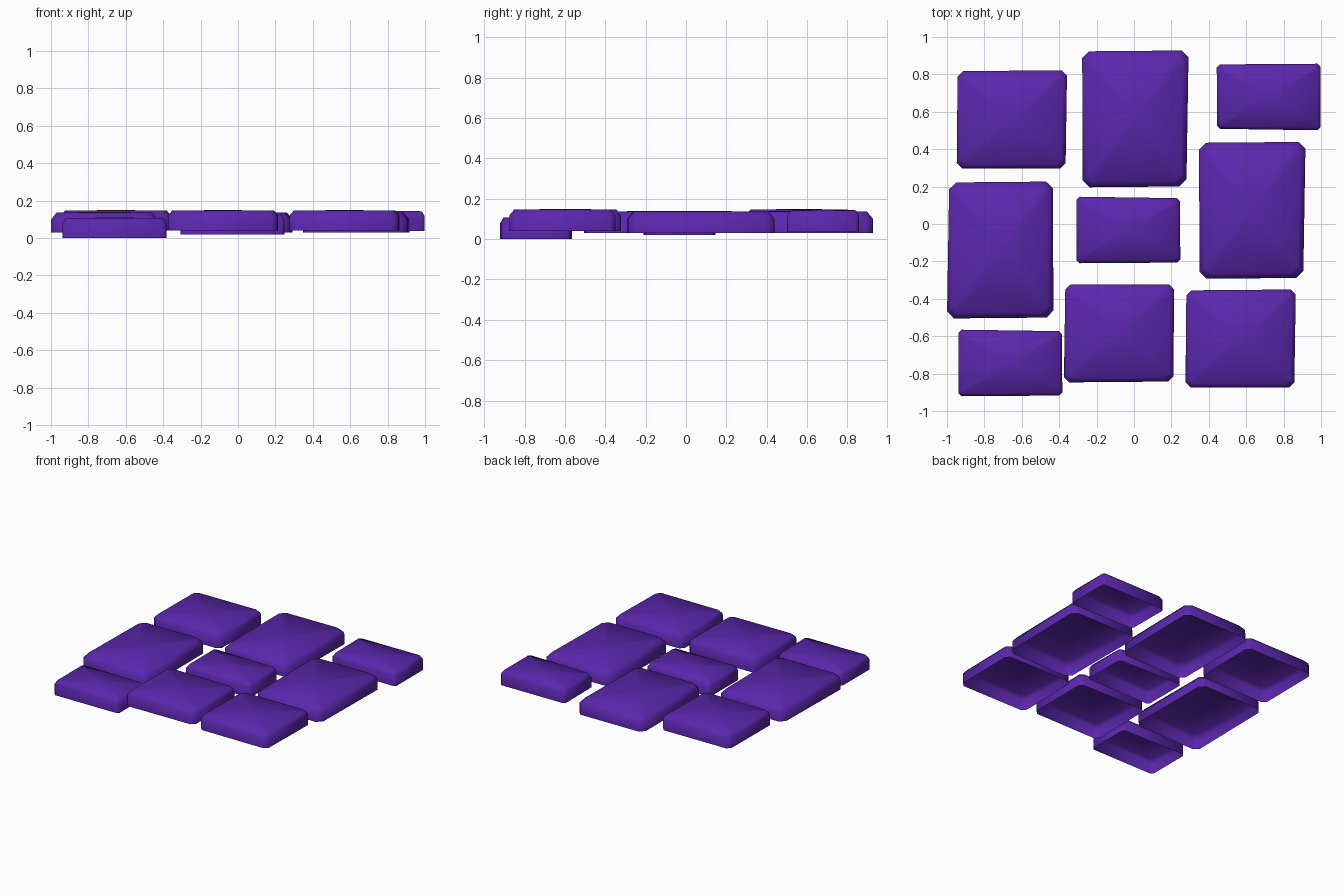
import bpy, bmesh
from mathutils import Vector

if "Cube" in bpy.data.objects:
    bpy.data.objects.remove(bpy.data.objects["Cube"])

mat = bpy.data.materials.new("purple_stone")
mat.diffuse_color = (0.105, 0.02, 0.42, 1)
mat.use_nodes = True
mat.node_tree.nodes["Principled BSDF"].inputs["Base Color"].default_value = mat.diffuse_color

# Three stone shapes: corners (anticlockwise from lower left), corner cut, rim inset, rim drop
SHAPES = {
    "small": ([(-.275, -.17), (.278, -.178), (.278, .178), (-.278, .174)], .016, .016, .03),
    "medium": ([(-.295, -.262), (.287, -.262), (.295, .262), (-.29, .257)], .028, .022, .03),
    "large": ([(-.28, -.367), (.275, -.362), (.287, .365), (-.282, .36)], .037, .03, .04),
}
HEIGHT = 0.11


def cut_outline(corners, cut):
    pts = [Vector(c) for c in corners]
    out = []
    for i, p in enumerate(pts):
        for q in (pts[i - 1], pts[(i + 1) % 4]):
            out.append(p + (q - p).normalized() * cut)
    return out


def stone_mesh(name, corners, cut, inset, drop):
    bm = bmesh.new()
    outline = cut_outline(corners, cut)
    inner = cut_outline([(x - inset * (1 if x > 0 else -1),
                          y - inset * (1 if y > 0 else -1)) for x, y in corners], cut)
    levels = [(outline, 0), (outline, HEIGHT - drop), (inner, HEIGHT - .004)]
    rings = [[bm.verts.new((p.x, p.y, z)) for p in pts] for pts, z in levels]
    # Walls and sloping rim, open underneath
    for a, b in zip(rings, rings[1:]):
        for i in range(8):
            j = (i + 1) % 8
            bm.faces.new((a[i], a[j], b[j], b[i]))
    # Slightly crowned top
    centre = bm.verts.new((0, 0, HEIGHT))
    for i in range(8):
        bm.faces.new((rings[2][i], rings[2][(i + 1) % 8], centre))
    for f in bm.faces:
        f.smooth = True
    bmesh.ops.recalc_face_normals(bm, faces=bm.faces)
    if centre.normal.z < 0:
        bmesh.ops.reverse_faces(bm, faces=bm.faces)
    me = bpy.data.meshes.new(name)
    bm.to_mesh(me)
    bm.free()
    me.materials.append(mat)
    return me


meshes = {k: stone_mesh(k + "_stone", *v) for k, v in SHAPES.items()}

# Stone layout: shape, x, y, base height, half turn
LAYOUT = [
    ("medium", -.653, .56, .04, False),
    ("large", .005, .563, .03, False),
    ("small", .72, .679, .037, False),
    ("large", -.713, -.14, .03, True),
    ("small", -.03, -.032, .02, True),
    ("large", .63, .074, .03, False),
    ("small", -.661, -.743, 0, True),
    ("medium", -.08, -.585, .04, True),
    ("medium", .57, -.612, .04, False),
]
for n, (kind, x, y, z, turned) in enumerate(LAYOUT, 1):
    ob = bpy.data.objects.new(f"{kind}_stone_{n}", meshes[kind])
    ob.location = (x, y, z)
    ob.rotation_euler.z = 3.14159265 if turned else 0
    bpy.context.collection.objects.link(ob)
